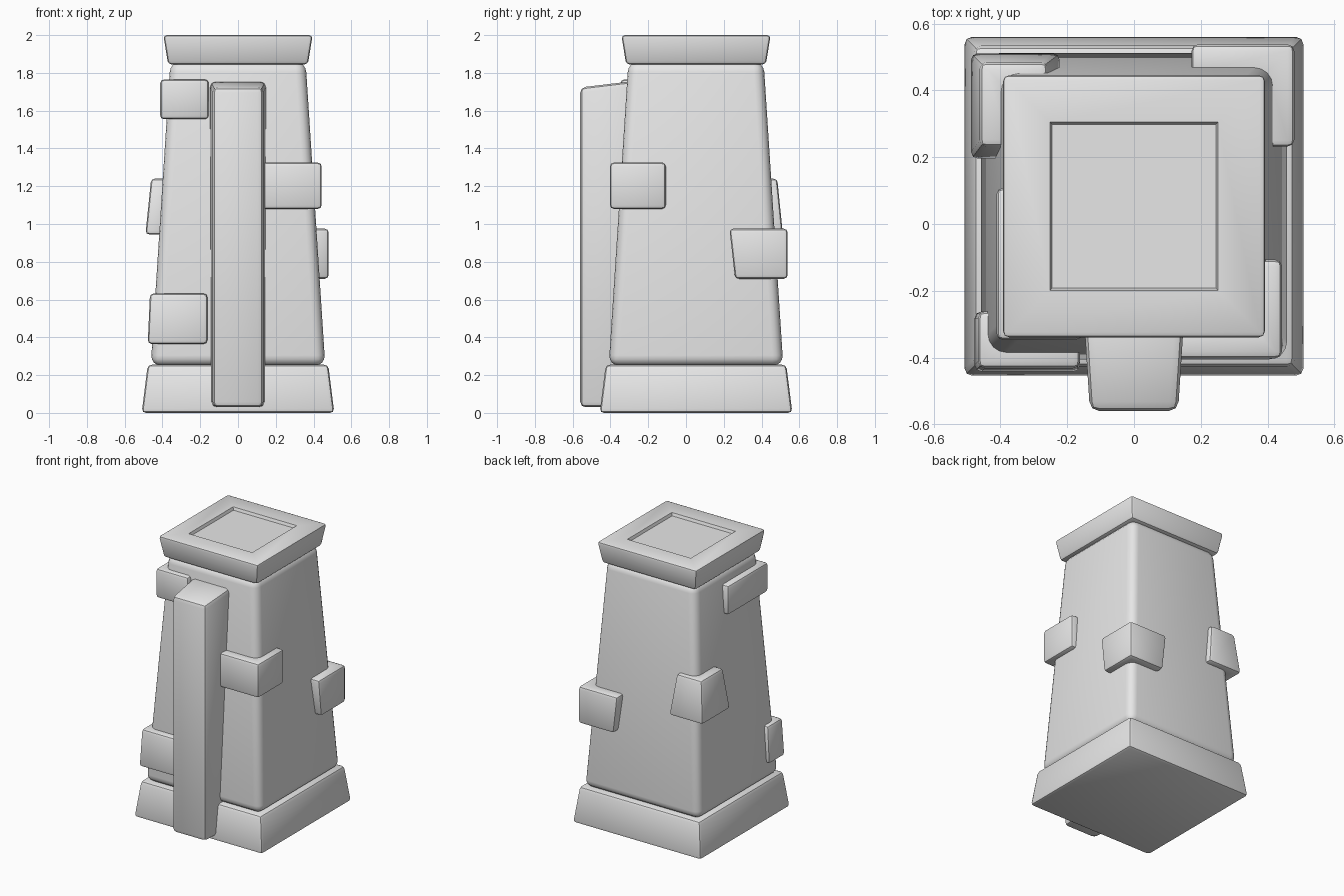
import bpy, bmesh, math

if "Cube" in bpy.data.objects:
    bpy.data.objects.remove(bpy.data.objects["Cube"], do_unlink=True)

CY = 0.053  # the tower axis sits slightly behind the origin

stone = bpy.data.materials.new("plain grey")
stone.use_nodes = True
GREY = (0.8, 0.8, 0.8, 1)
stone.diffuse_color = GREY
stone.node_tree.nodes["Principled BSDF"].inputs["Base Color"].default_value = GREY


def loft(name, lower, upper, bevel, segments=2, finish=None):
    """Join two matching loops of points into a bevelled solid."""
    bm = bmesh.new()
    lo = [bm.verts.new(p) for p in lower]
    hi = [bm.verts.new(p) for p in upper]
    n = len(lo)
    bm.faces.new(lo[::-1])
    top = bm.faces.new(hi)
    for i in range(n):
        j = (i + 1) % n
        bm.faces.new((lo[i], lo[j], hi[j], hi[i]))
    bmesh.ops.recalc_face_normals(bm, faces=bm.faces)
    bmesh.ops.bevel(bm, geom=bm.edges[:], offset=bevel, segments=segments,
                    profile=0.5, affect='EDGES', clamp_overlap=True)
    if finish:
        finish(bm)
    mesh = bpy.data.meshes.new(name)
    bm.to_mesh(mesh)
    bm.free()
    mesh.materials.append(stone)
    obj = bpy.data.objects.new(name, mesh)
    bpy.context.collection.objects.link(obj)
    bpy.ops.object.select_all(action='DESELECT')
    obj.select_set(True)
    bpy.context.view_layer.objects.active = obj
    bpy.ops.object.shade_smooth_by_angle(angle=math.radians(35))
    return obj


def square(half, z):
    return [(sx * half, CY + sy * half, z)
            for sx, sy in ((-1, -1), (1, -1), (1, 1), (-1, 1))]


def sink_panel(bm):
    """Shallow square recess in the middle of the top face."""
    top = max(bm.faces, key=lambda f: f.calc_center_median().z + f.calc_area())
    half = max(v.co.x for v in top.verts)
    bmesh.ops.inset_region(bm, faces=[top], thickness=half - 0.2)
    bmesh.ops.inset_region(bm, faces=[top], thickness=0.01, depth=-0.02)


# Tower: plinth, tapered body and cap
loft("base", square(0.51, 0), square(0.478, 0.255), 0.022)
loft("body", square(0.462, 0.25), square(0.358, 1.86), 0.055, 4)
loft("cap", square(0.37, 1.845), square(0.395, 2.0), 0.018, 2, sink_panel)

# Front post with tapered sides and a sloping top
plan = ((-0.15, -0.28), (-0.132, -0.56), (0.132, -0.56), (0.15, -0.28))
loft("front_post", [(x, y, 0.03) for x, y in plan],
     [(x, y, 1.79 + 0.12 * y) for x, y in plan], 0.028, 2)


def strap(name, sx, sy, out, ends, z0, z1, lean=0.0, slant=0.0):
    """L-shaped plate wrapped round one corner of the body."""
    def ring(z, side):
        ox, oy = (o - side * lean for o in out)
        ex, ey = (e - side * slant for e in ends)
        pts = ((ox, oy), (ox, ey), (ox - 0.1, ey),
               (ox - 0.1, oy - 0.1), (ex, oy - 0.1), (ex, oy))
        return [(sx * x, CY + sy * y, z) for x, y in pts]
    loft(name, ring(z0, -1), ring(z1, 1), 0.02)


strap("front_left_strap", 1, -1, (0.443, 0.455), (0.12, 0.16), 1.08, 1.325)
strap("back_left_strap", 1, 1, (0.48, 0.485), (0.185, 0.192), 0.71, 0.975, 0, 0.015)
strap("back_right_strap", -1, 1, (0.475, 0.445), (0.24, 0.16), 0.945, 1.24, 0.015, -0.02)
strap("upper_front_right_strap", -1, -1, (0.412, 0.4), (0.155, -0.055), 1.555, 1.765)
strap("lower_front_right_strap", -1, -1, (0.472, 0.49), (0.162, 0.315), 0.365, 0.632, 0.006)
